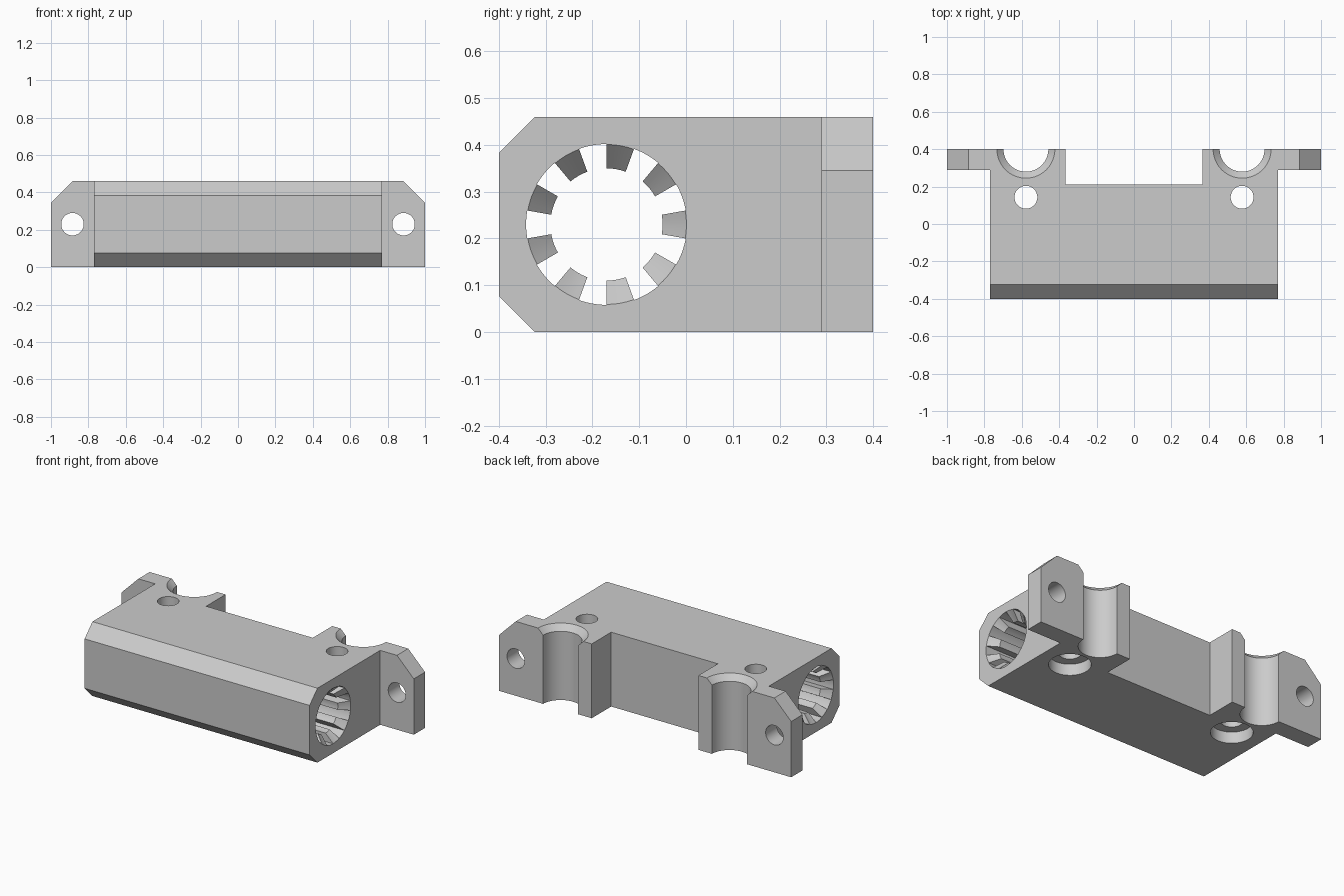
import bpy, bmesh
from math import sin, cos, pi, radians
from mathutils import Matrix

cube = bpy.data.objects.get("Cube")
if cube:
    bpy.data.objects.remove(cube, do_unlink=True)

# Single plain grey
grey = bpy.data.materials.new("light_grey")
grey.use_nodes = True
COLOUR = (0.6, 0.6, 0.6, 1)
grey.diffuse_color = COLOUR
grey.node_tree.nodes["Principled BSDF"].inputs["Base Color"].default_value = COLOUR

HEIGHT = 0.46
MID = HEIGHT / 2
END = 0.77                 # half length of the main block
BORE_Y, BORE_R, RIB_R = -0.17, 0.172, 0.12


def make_object(name, bm):
    bmesh.ops.recalc_face_normals(bm, faces=bm.faces)
    mesh = bpy.data.meshes.new(name)
    bm.to_mesh(mesh)
    bm.free()
    mesh.materials.append(grey)
    obj = bpy.data.objects.new(name, mesh)
    bpy.context.collection.objects.link(obj)
    return obj


def loft(bm, rings):
    """Skin a list of equal closed point rings and cap both ends."""
    rows = [[bm.verts.new(p) for p in ring] for ring in rings]
    n = len(rows[0])
    for a, b in zip(rows, rows[1:]):
        for i in range(n):
            j = (i + 1) % n
            bm.faces.new((a[i], a[j], b[j], b[i]))
    bm.faces.new(rows[0])
    bm.faces.new(rows[-1])


def cut(target, profile, matrix, segments=64):
    """Subtract a turned shape given as (radius, height) steps."""
    bm = bmesh.new()
    loft(bm, [[(r * cos(2 * pi * i / segments), r * sin(2 * pi * i / segments), z)
               for i in range(segments)] for r, z in profile])
    bm.transform(matrix)
    tool = make_object("hole_cutter", bm)
    tool.hide_render = True
    mod = target.modifiers.new("hole", 'BOOLEAN')
    mod.operation, mod.solver, mod.object = 'DIFFERENCE', 'EXACT', tool
    bpy.context.view_layer.objects.active = target
    bpy.ops.object.modifier_apply(modifier=mod.name)
    bpy.data.objects.remove(tool, do_unlink=True)


# Block with ears and rear notch, extruded from its plan outline
half = [(END, -0.4), (END, 0.29), (1, 0.29), (1, 0.4), (0.365, 0.4), (0.365, 0.21)]
plan = half + [(-x, y) for x, y in reversed(half)]
bm = bmesh.new()
loft(bm, [[(x, y, z) for x, y in plan] for z in (0, HEIGHT)])


def chamfer(test, size):
    edges = [e for e in bm.edges
             if abs(e.verts[0].co.z - e.verts[1].co.z) < 0.01
             and all(test(v.co) for v in e.verts)]
    bmesh.ops.bevel(bm, geom=edges, offset=size, segments=1, affect='EDGES')


chamfer(lambda p: p.y < -0.39, 0.077)        # long front edges
chamfer(lambda p: abs(p.x) > 0.99, 0.115)    # ear corners
body = make_object("mount_body", bm)

# Holes: long bore, then rear channels, bolt holes and ear holes on each side
cut(body, [(BORE_R, -1.2), (BORE_R, 1.2)],
    Matrix.Translation((0, BORE_Y, MID)) @ Matrix.Rotation(pi / 2, 4, 'Y'), 96)
for side in (-1, 1):
    x = side * 0.578
    cut(body, [(0.12, -0.1), (0.12, 0.425), (0.195, 0.5)],
        Matrix.Translation((x, 0.4, 0)))
    cut(body, [(0.117, -0.1), (0.117, 0.07), (0.061, 0.07), (0.061, 0.6)],
        Matrix.Translation((x, 0.143, 0)))
    cut(body, [(0.06, -0.2), (0.06, 0.2)],
        Matrix.Translation((side * 0.885, 0.345, MID)) @ Matrix.Rotation(pi / 2, 4, 'X'))

# Ribs along the bore with sloped ends
bm = bmesh.new()
STEPS = 4
ramp = BORE_R - RIB_R
for k in range(9):
    arc = [radians(40 * k - 10 + 20 * i / STEPS) for i in range(STEPS + 1)]

    def section(x, inner, outer):
        points = [(inner, a) for a in arc] + [(outer, a) for a in reversed(arc)]
        return [(x, BORE_Y + r * cos(a), MID + r * sin(a)) for r, a in points]

    root = BORE_R + 0.004
    loft(bm, [section(-END, BORE_R - 0.001, root),
              section(ramp - END, RIB_R, root),
              section(END - ramp, RIB_R, root),
              section(END, BORE_R - 0.001, root)])
ribs = make_object("bore_ribs", bm)

# Smooth the round walls, keep edges sharp
for obj in (body, ribs):
    bpy.ops.object.select_all(action='DESELECT')
    obj.select_set(True)
    bpy.context.view_layer.objects.active = obj
    bpy.ops.object.shade_smooth_by_angle(angle=radians(25))
